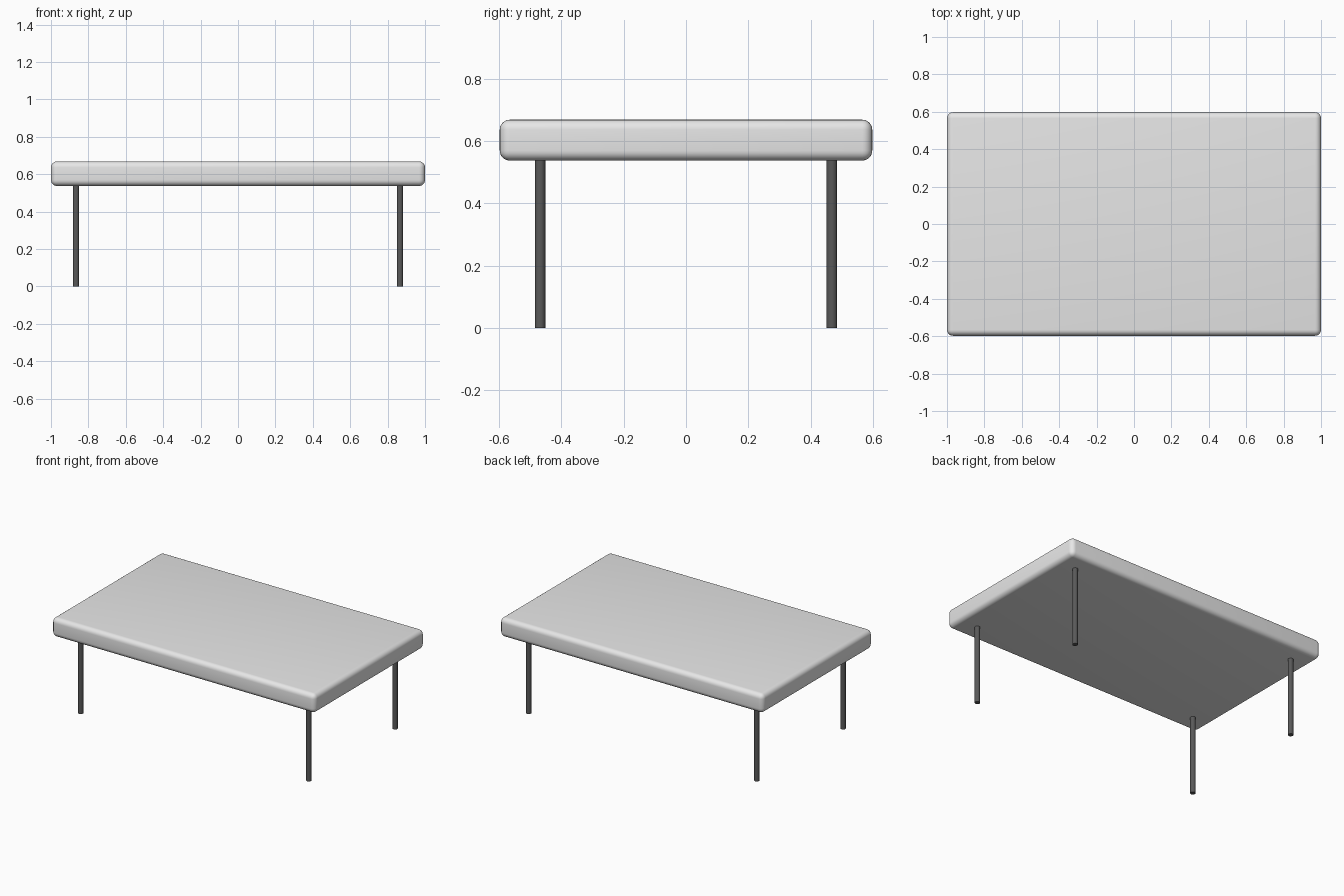
import bpy

if "Cube" in bpy.data.objects:
    bpy.data.objects.remove(bpy.data.objects["Cube"])

TOP_Z, UNDER_Z = 0.668, 0.537
LEG_X, LEG_Y, LEG_R = 0.866, 0.468, 0.017


def material(name, rgb):
    mat = bpy.data.materials.new(name)
    mat.diffuse_color = (*rgb, 1.0)
    mat.use_nodes = True
    mat.node_tree.nodes["Principled BSDF"].inputs["Base Color"].default_value = mat.diffuse_color
    return mat


light_grey = material("light grey", (0.8, 0.8, 0.8))
dark_grey = material("dark grey", (0.10, 0.10, 0.10))

# Thick slab with rounded edges and corners
bpy.ops.mesh.primitive_cube_add(size=1, location=(0, 0, (TOP_Z + UNDER_Z) / 2))
top = bpy.context.object
top.name = "table_top"
top.scale = (2.0, 1.195, TOP_Z - UNDER_Z)
bpy.ops.object.transform_apply(location=False, rotation=False, scale=True)
top.data.materials.append(light_grey)
bevel = top.modifiers.new("rounded edges", 'BEVEL')
bevel.width = 0.032
bevel.segments = 6
bpy.ops.object.modifier_apply(modifier=bevel.name)
bpy.ops.object.shade_smooth_by_angle()

# Four thin round legs, reaching just into the slab
for side, sx in (("left", -1), ("right", 1)):
    for end, sy in (("front", -1), ("back", 1)):
        height = UNDER_Z + 0.005
        bpy.ops.mesh.primitive_cylinder_add(
            vertices=32, radius=LEG_R, depth=height,
            location=(sx * LEG_X, sy * LEG_Y, height / 2))
        leg = bpy.context.object
        leg.name = f"{end}_{side}_leg"
        leg.data.materials.append(dark_grey)
        bpy.ops.object.shade_smooth_by_angle()
